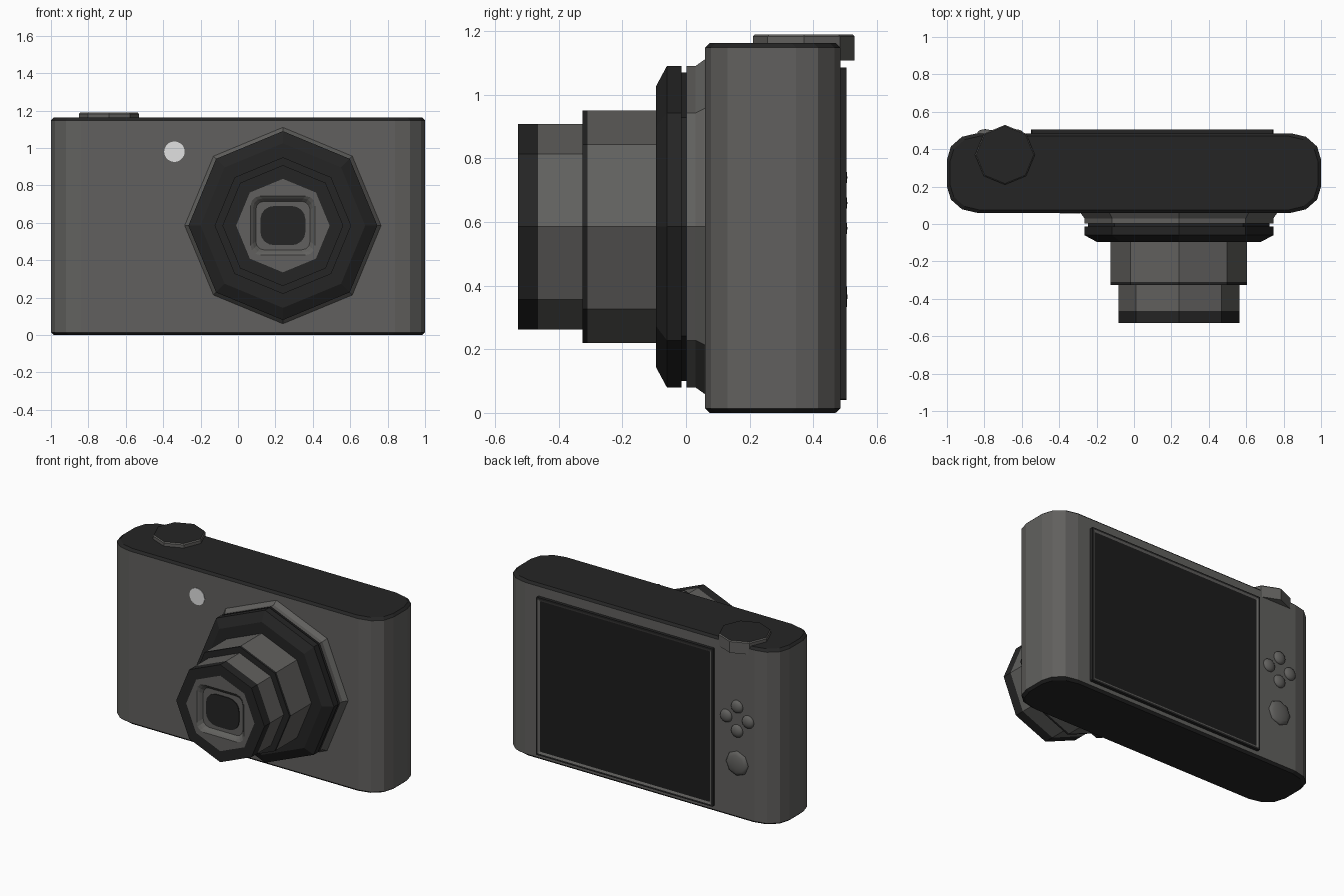
import bpy, bmesh, math
from mathutils import Matrix

if "Cube" in bpy.data.objects:
    bpy.data.objects.remove(bpy.data.objects["Cube"], do_unlink=True)


def material(name, rgb):
    m = bpy.data.materials.new(name)
    m.use_nodes = True
    m.diffuse_color = (*rgb, 1)
    m.node_tree.nodes["Principled BSDF"].inputs["Base Color"].default_value = (*rgb, 1)
    return m


GREY = material("warm grey metal", (0.12, 0.118, 0.112))
BLACK = material("black plastic", (0.018, 0.018, 0.018))
GLASS = material("screen black", (0.012, 0.012, 0.012))
WHITE = material("flash white", (0.75, 0.75, 0.75))


def finish(name, bm, mats):
    bmesh.ops.recalc_face_normals(bm, faces=bm.faces)
    mesh = bpy.data.meshes.new(name)
    bm.to_mesh(mesh)
    bm.free()
    for m in mats:
        mesh.materials.append(m)
    ob = bpy.data.objects.new(name, mesh)
    bpy.context.collection.objects.link(ob)
    return ob


def rounded_rect(w, h, rx, ry, seg):
    """Outline of a rounded rectangle centred on the origin."""
    pts = []
    for q, (sx, sy) in enumerate([(1, 1), (-1, 1), (-1, -1), (1, -1)]):
        for i in range(seg + 1):
            a = math.pi / 2 * (q + i / seg)
            pts.append((sx * (w / 2 - rx) + rx * math.cos(a),
                        sy * (h / 2 - ry) + ry * math.sin(a)))
    return pts


def octagon(r):
    return [(r * math.cos(k * math.pi / 4), r * math.sin(k * math.pi / 4)) for k in range(8)]


def bridge(bm, a, b, mat):
    """Join two equal rings of vertices with quads."""
    for i in range(len(a)):
        j = (i + 1) % len(a)
        bm.faces.new((a[i], a[j], b[j], b[i])).material_index = mat


def stack(name, rings, mats, band_mats, cap_first=True, cap_last=True):
    """Loft a list of vertex-coordinate rings into one solid."""
    bm = bmesh.new()
    loops = [[bm.verts.new(p) for p in ring] for ring in rings]
    for a, b, m in zip(loops, loops[1:], band_mats):
        bridge(bm, a, b, m)
    if cap_first:
        bm.faces.new(loops[0]).material_index = band_mats[0]
    if cap_last:
        bm.faces.new(loops[-1]).material_index = band_mats[-1]
    return finish(name, bm, mats)


def facing(pts, y, cx, cz):
    """Place a flat outline in an upright plane at depth y."""
    return [(cx + u, y, cz + v) for u, v in pts]


# Body: rounded slab with black top and bottom caps
def body_ring(inset, z):
    pts = rounded_rect(2 - 2 * inset, 0.425 - 2 * inset, 0.16, 0.14, 3)
    return [(x, y + 0.2725, z) for x, y in pts]


stack("body",
      [body_ring(0.015, 0), body_ring(0, 0.014), body_ring(0, 1.148), body_ring(0.015, 1.162)],
      [GREY, BLACK], [1, 0, 1])

# Lens barrel: octagonal stepped profile of radius, depth, colour of next band
LX, LZ = 0.24, 0.585
profile = [(0.525, 0.065, 0), (0.525, 0.058, 0), (0.505, 0.03, 0), (0.505, 0.002, 1),
           (0.485, 0.002, 1), (0.485, -0.014, 1), (0.505, -0.014, 1), (0.505, -0.06, 1),
           (0.44, -0.095, 1), (0.365, -0.095, 0), (0.365, -0.31, 1), (0.365, -0.325, 1),
           (0.323, -0.325, 0), (0.323, -0.465, 1), (0.323, -0.528, 1), (0.25, -0.528, 1)]
stack("lens_barrel", [facing(octagon(r), y, LX, LZ) for r, y, _ in profile],
      [GREY, BLACK], [m for _, _, m in profile], cap_last=False)

# Lens face: octagonal plate with a rounded square recess
bm = bmesh.new()
outer = [bm.verts.new(p) for p in facing(octagon(0.25), -0.528, LX, LZ)]
rim, lip, floor = [
    [bm.verts.new(p) for p in facing(rounded_rect(w, h, r, r, 3), y, LX, LZ)]
    for w, h, r, y in [(0.345, 0.315, 0.05, -0.528), (0.32, 0.29, 0.05, -0.518),
                       (0.29, 0.26, 0.045, -0.5)]]
loop_edges = [bm.edges.new((ring[i - 1], ring[i])) for ring in (outer, rim) for i in range(len(ring))]
bmesh.ops.triangle_fill(bm, edges=loop_edges, use_beauty=True, normal=(0, -1, 0))
bridge(bm, rim, lip, 0)
bridge(bm, lip, floor, 0)
bm.faces.new(floor)
finish("lens_face", bm, [GREY])

# Lens shutter
shutter = rounded_rect(0.24, 0.21, 0.075, 0.07, 4)
stack("lens_shutter", [facing(shutter, y, LX, LZ) for y in (-0.499, -0.506)], [BLACK], [0])

# Flash window
disc = [(0.055 * math.cos(k * math.pi / 10), 0.055 * math.sin(k * math.pi / 10)) for k in range(20)]
stack("flash", [facing(disc, y, -0.34, 0.98) for y in (0.065, 0.056)], [WHITE], [0])

# Shutter dial: grey octagonal rim with a black top
stack("dial",
      [[(x - 0.69, y + 0.37, z) for x, y in octagon(r)]
       for r, z in [(0.16, 1.108), (0.16, 1.182), (0.154, 1.189), (0.15, 1.189)]],
      [GREY, BLACK], [0, 0, 1])

# Rear screen: black surround, grey inner rim, sunken panel
def screen_ring(inset, y):
    return facing(rounded_rect(1.295 - 2 * inset, 1.045 - 2 * inset, 0.004, 0.004, 1), y, 0.0975, 0.5625)


stack("rear_screen",
      [screen_ring(0, 0.48), screen_ring(0, 0.505), screen_ring(0.012, 0.505),
       screen_ring(0.024, 0.499), screen_ring(0.026, 0.499)],
      [BLACK, GREY, GLASS], [0, 0, 1, 2])


# Rear buttons: flattened domes
def button(name, x, z, r, sides):
    bm = bmesh.new()
    bmesh.ops.create_uvsphere(bm, u_segments=sides, v_segments=8, radius=1)
    bm.transform(Matrix.Translation((x, 0.485, z)) @ Matrix.Diagonal((r, 0.022, r, 1))
                 @ Matrix.Rotation(math.pi / 2, 4, 'X'))
    for f in bm.faces:
        f.smooth = True
    finish(name, bm, [GREY])


for label, dx, dz in [("up", 0, 1), ("down", 0, -1), ("left", 1, 0), ("right", -1, 0)]:
    button("button_" + label, -0.715 + 0.08 * dx, 0.66 + 0.08 * dz, 0.043, 12)
button("menu_button", -0.715, 0.365, 0.082, 8)
